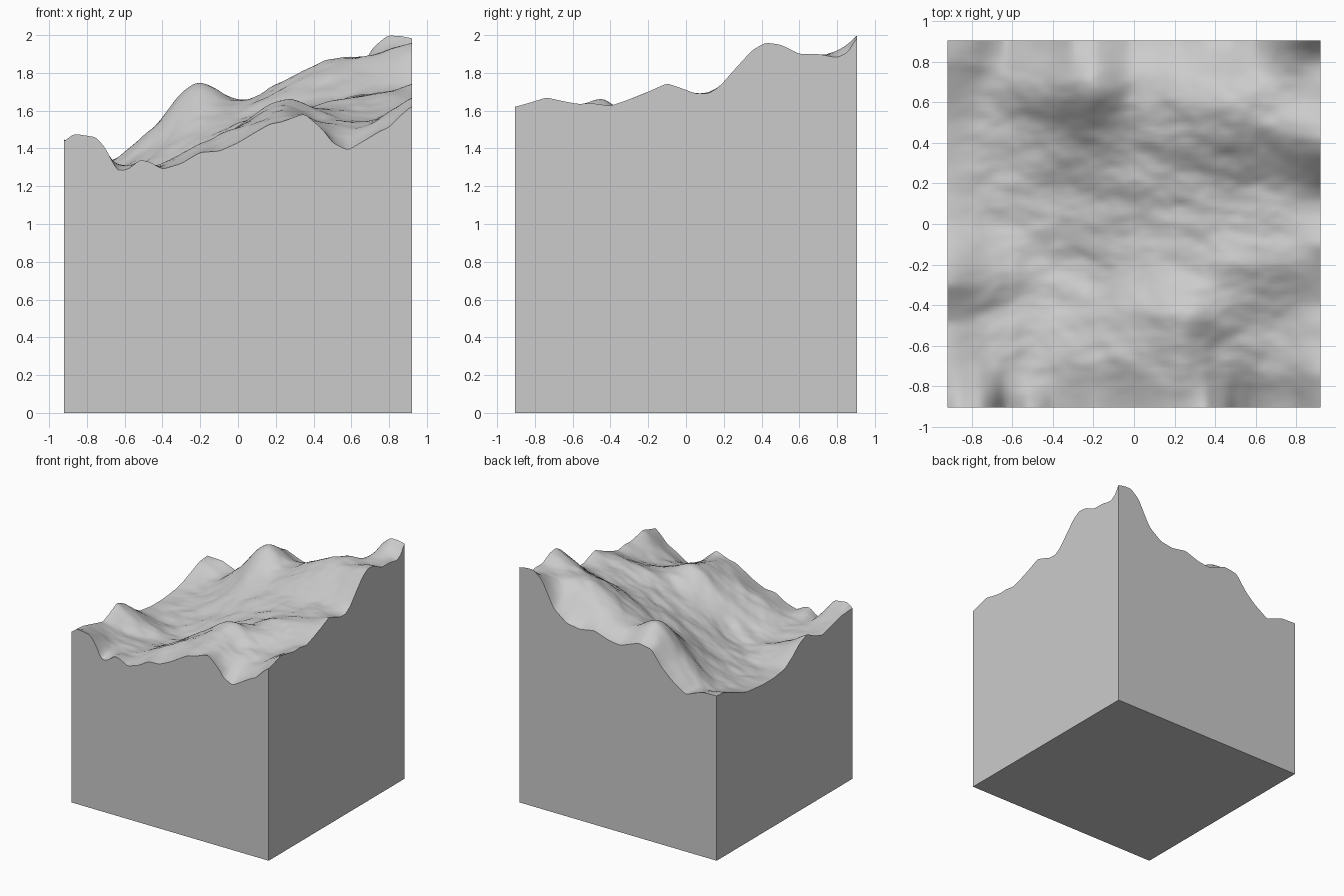
import bpy, bmesh, math
from mathutils import noise, Vector

if "Cube" in bpy.data.objects:
    bpy.data.objects.remove(bpy.data.objects["Cube"])

HX, HY, N = 0.92, 0.905, 96

# Skyline of each cut side: (position, height)
FRONT = [(-.92, 1.44), (-.87, 1.48), (-.75, 1.46), (-.7, 1.4), (-.64, 1.28), (-.58, 1.29), (-.52, 1.34),
         (-.47, 1.33), (-.4, 1.29), (-.3, 1.32), (-.2, 1.38), (-.1, 1.385), (0, 1.43), (.1, 1.49), (.17, 1.53),
         (.23, 1.54), (.35, 1.585), (.45, 1.5), (.5, 1.43), (.58, 1.39), (.65, 1.43), (.75, 1.49), (.8, 1.51),
         (.87, 1.58), (.92, 1.62)]
BACK = [(-.92, 1.39), (-.78, 1.385), (-.63, 1.325), (-.5, 1.41), (-.41, 1.49), (-.31, 1.62), (-.19, 1.64),
        (-.02, 1.575), (.09, 1.59), (.22, 1.635), (.36, 1.61), (.48, 1.63), (.6, 1.72), (.71, 1.93),
        (.79, 2.0), (.86, 2.0), (.92, 1.99)]
RIGHT = [(-.905, 1.62), (-.8, 1.65), (-.74, 1.67), (-.65, 1.65), (-.57, 1.635), (-.5, 1.64), (-.4, 1.625),
         (-.3, 1.66), (-.2, 1.7), (-.1, 1.745), (0, 1.71), (.05, 1.69), (.12, 1.69), (.18, 1.73), (.25, 1.81),
         (.35, 1.92), (.42, 1.96), (.5, 1.95), (.6, 1.9), (.7, 1.9), (.8, 1.88), (.86, 1.91), (.905, 1.99)]
LEFT = [(-.905, 1.44), (-.75, 1.43), (-.63, 1.40), (-.49, 1.365), (-.4, 1.40), (-.3, 1.45), (-.2, 1.41),
        (-.1, 1.33), (0, 1.27), (.15, 1.25), (.3, 1.25), (.5, 1.27), (.6, 1.3), (.8, 1.38), (.905, 1.39)]

# Interior control heights, front row first, left to right
INNER = [[1.33, 1.30, 1.40, 1.50, 1.60, 1.52, 1.53],
         [1.30, 1.28, 1.38, 1.52, 1.64, 1.60, 1.57],
         [1.32, 1.26, 1.31, 1.45, 1.56, 1.63, 1.67],
         [1.24, 1.28, 1.36, 1.46, 1.56, 1.62, 1.68],
         [1.25, 1.32, 1.42, 1.52, 1.60, 1.67, 1.73],
         [1.27, 1.38, 1.55, 1.60, 1.71, 1.82, 1.88],
         [1.32, 1.50, 1.745, 1.67, 1.74, 1.84, 1.87]]


def cubic(a, b, c, d, t):
    return b + .5 * t * (c - a + t * (2*a - 5*b + 4*c - d + t * (3*(b - c) + d - a)))


def spline(vals, u):
    """Even Catmull-Rom through vals, u in 0..1"""
    n = len(vals) - 1
    i = min(int(u * n), n - 1)
    g = lambda k: vals[max(0, min(n, k))]
    return cubic(g(i-1), g(i), g(i+1), g(i+2), u * n - i)


def profile(pts, p):
    """Skyline height with eased corners"""
    def lin(q):
        q = max(pts[0][0], min(pts[-1][0], q))
        for (a, za), (b, zb) in zip(pts, pts[1:]):
            if q <= b:
                return za + (zb - za) * (q - a) / (b - a)
        return pts[-1][1]
    return (lin(p - .015) + 2 * lin(p) + lin(p + .015)) / 4


ticks = [-1 + k / 4 for k in range(9)]
rows = [[profile(FRONT, t * HX) for t in ticks]]
for t, r in zip(ticks[1:-1], INNER):
    rows.append([profile(LEFT, t * HY)] + r + [profile(RIGHT, t * HY)])
rows.append([profile(BACK, t * HX) for t in ticks])


def base(u, v):
    return spline([spline(r, u) for r in rows], v)


def height(u, v):
    x, y = (2*u - 1) * HX, (2*v - 1) * HY
    z = base(u, v)
    # pull the surface onto the skylines near each side
    fade = lambda d: max(0, 1 - d / .16) ** 2
    wx0, wx1, wy0, wy1 = fade(u), fade(1-u), fade(v), fade(1-v)
    rx = wx0 * (profile(LEFT, y) - base(0, v)) + wx1 * (profile(RIGHT, y) - base(1, v))
    ry = wy0 * (profile(FRONT, x) - base(u, 0)) + wy1 * (profile(BACK, x) - base(u, 1))
    z += rx + ry
    # small erosion streaks running down to the valley
    edge = min(1, 8 * min(u, 1-u, v, 1-v))
    p = Vector(((x + y) * 3.2, (y - x * .3) * 5.5, 3.7))
    z += edge * .022 * noise.fractal(p, 1.0, 2.0, 3)
    return min(z, 2.0)


# Terrain surface
bm = bmesh.new()
grid = [[bm.verts.new(((2*i/N - 1) * HX, (2*j/N - 1) * HY, height(i/N, j/N)))
         for i in range(N + 1)] for j in range(N + 1)]
for j in range(N):
    for i in range(N):
        bm.faces.new((grid[j][i], grid[j][i+1], grid[j+1][i+1], grid[j+1][i]))

# Cut walls and flat underside
rim = (grid[0][:-1] + [r[-1] for r in grid[:-1]] + grid[-1][:0:-1] + [r[0] for r in grid[:0:-1]])
foot = [bm.verts.new((v.co.x, v.co.y, 0)) for v in rim]
for k in range(len(rim)):
    m = (k + 1) % len(rim)
    bm.faces.new((rim[k], foot[k], foot[m], rim[m]))
bm.faces.new(foot[::-1])
bmesh.ops.recalc_face_normals(bm, faces=bm.faces[:])

mesh = bpy.data.meshes.new("terrain_block")
bm.to_mesh(mesh)
bm.free()
terrain = bpy.data.objects.new("terrain_block", mesh)
bpy.context.collection.objects.link(terrain)
bpy.context.view_layer.objects.active = terrain
terrain.select_set(True)
bpy.ops.object.shade_smooth_by_angle(angle=math.radians(35))
